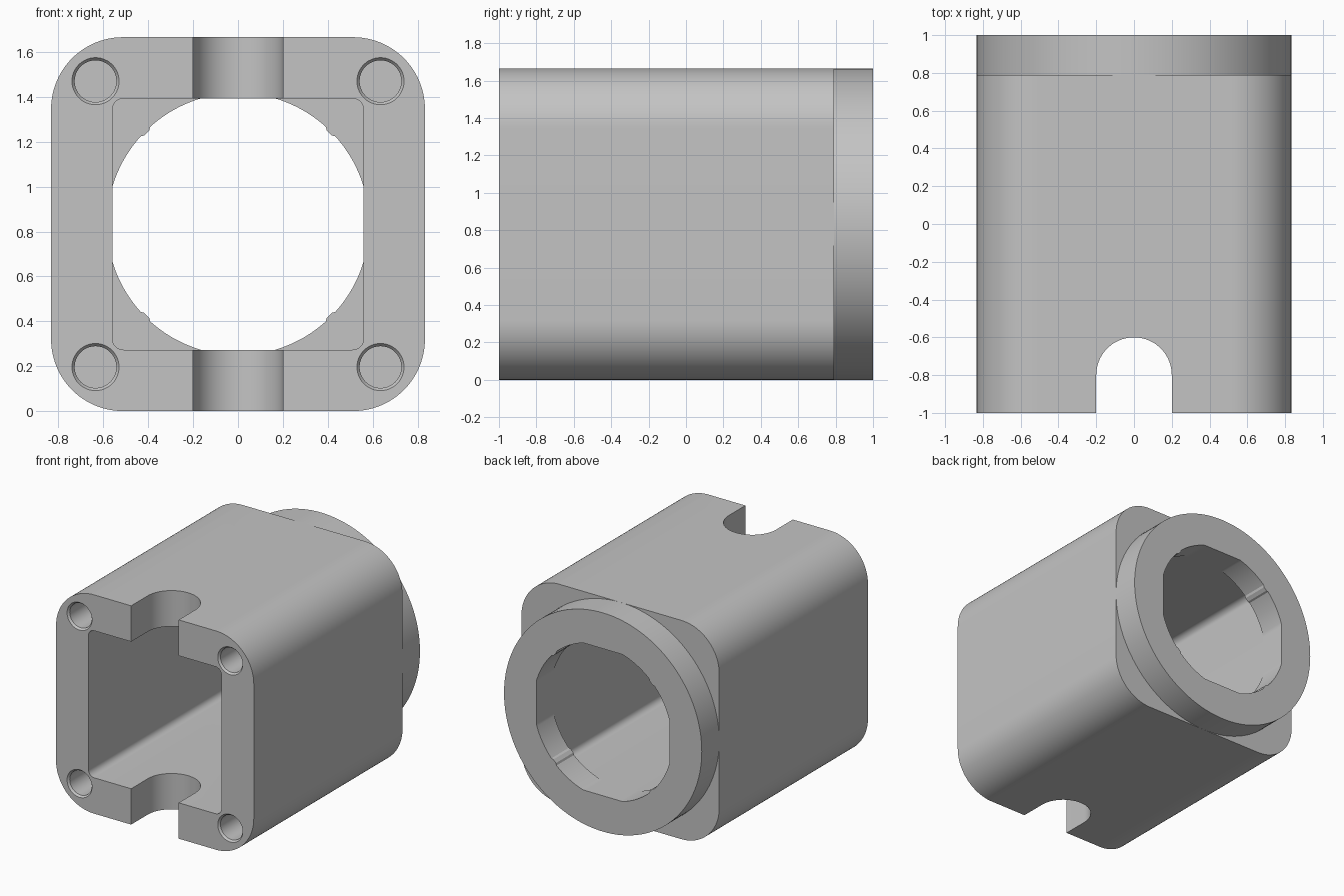
import bpy, bmesh
from math import cos, sin, pi, radians

cube = bpy.data.objects.get("Cube")
if cube:
    bpy.data.objects.remove(cube, do_unlink=True)

HALF = 0.833       # half width of the body, also its centre height
INNER = 0.56       # half width of the square cavity
FRONT, SEAM, BACK = -1.0, 0.79, 1.0

grey = bpy.data.materials.new("plain grey")
grey.use_nodes = True
colour = (0.55, 0.55, 0.55, 1)
grey.diffuse_color = colour
grey.node_tree.nodes["Principled BSDF"].inputs["Base Color"].default_value = colour


def loft(name, rings):
    """Closed solid through rings of equal point count."""
    bm = bmesh.new()
    loops = [[bm.verts.new(p) for p in ring] for ring in rings]
    for a, b in zip(loops, loops[1:]):
        for i in range(len(a)):
            j = (i + 1) % len(a)
            bm.faces.new((a[i], a[j], b[j], b[i]))
    bm.faces.new(loops[0])
    bm.faces.new(loops[-1])
    bmesh.ops.recalc_face_normals(bm, faces=bm.faces)
    mesh = bpy.data.meshes.new(name)
    bm.to_mesh(mesh)
    bm.free()
    mesh.materials.append(grey)
    obj = bpy.data.objects.new(name, mesh)
    bpy.context.collection.objects.link(obj)
    return obj


def along_y(outline, y):
    return [(x, y, z + HALF) for x, z in outline]


def circle(r, n, cx=0, cz=0):
    return [(cx + r * cos(2 * pi * i / n), cz + r * sin(2 * pi * i / n)) for i in range(n)]


def rounded_square(half, r, n):
    pts = []
    for k, (sx, sz) in enumerate(((1, 1), (-1, 1), (-1, -1), (1, -1))):
        for i in range(n + 1):
            a = (k + i / n) * pi / 2
            pts.append((sx * (half - r) + r * cos(a), sz * (half - r) + r * sin(a)))
    return pts


def bore_outline(n=240):
    """Circle flattened by the cavity walls, with a small lip on each diagonal."""
    pts = []
    for i in range(n):
        a = 2 * pi * i / n
        r = min(0.584, INNER / max(abs(cos(a)), abs(sin(a))))
        if abs(a % (pi / 2) - pi / 4) < radians(2.5):
            r = 0.575
        pts.append((r * cos(a), r * sin(a)))
    return pts


def cut(obj, cutter):
    cutter.hide_render = True
    mod = obj.modifiers.new("cut", 'BOOLEAN')
    mod.operation, mod.solver, mod.object = 'DIFFERENCE', 'EXACT', cutter
    bpy.context.view_layer.objects.active = obj
    bpy.ops.object.modifier_apply(modifier=mod.name)
    bpy.data.objects.remove(cutter, do_unlink=True)


# Body with rounded corners and a square cavity
shell = rounded_square(HALF, 0.32, 24)
body = loft("body", [along_y(shell, FRONT), along_y(shell, SEAM)])
square = rounded_square(INNER, 0.05, 8)
cut(body, loft("cavity", [along_y(square, FRONT - 0.1), along_y(square, SEAM + 0.1)]))

# Round-ended slot through the top and bottom walls
slot = [(-0.2, -1.2), (0.2, -1.2)]
slot += [(0.2 * cos(pi * i / 48), -0.8 + 0.2 * sin(pi * i / 48)) for i in range(49)]
cut(body, loft("slot", [[(x, y, z) for x, y in slot] for z in (-0.1, 2 * HALF + 0.1)]))

# Blind screw holes with chamfered mouths
for sx in (-1, 1):
    for sz in (-1, 1):
        steps = ((0.117, -1.015), (0.093, -0.985), (0.093, -0.5))
        cut(body, loft("screw_hole", [along_y(circle(r, 48, sx * 0.635, sz * 0.637), y)
                                      for r, y in steps]))

# Round collar at the back
rim = circle(HALF, 128)
collar = loft("collar", [along_y(rim, SEAM), along_y(rim, BACK)])
bore = bore_outline()
cut(collar, loft("bore", [along_y(bore, SEAM - 0.1), along_y(bore, BACK + 0.1)]))

bpy.ops.object.select_all(action='DESELECT')
for obj in (body, collar):
    obj.select_set(True)
bpy.context.view_layer.objects.active = body
bpy.ops.object.shade_smooth_by_angle(angle=radians(25))
